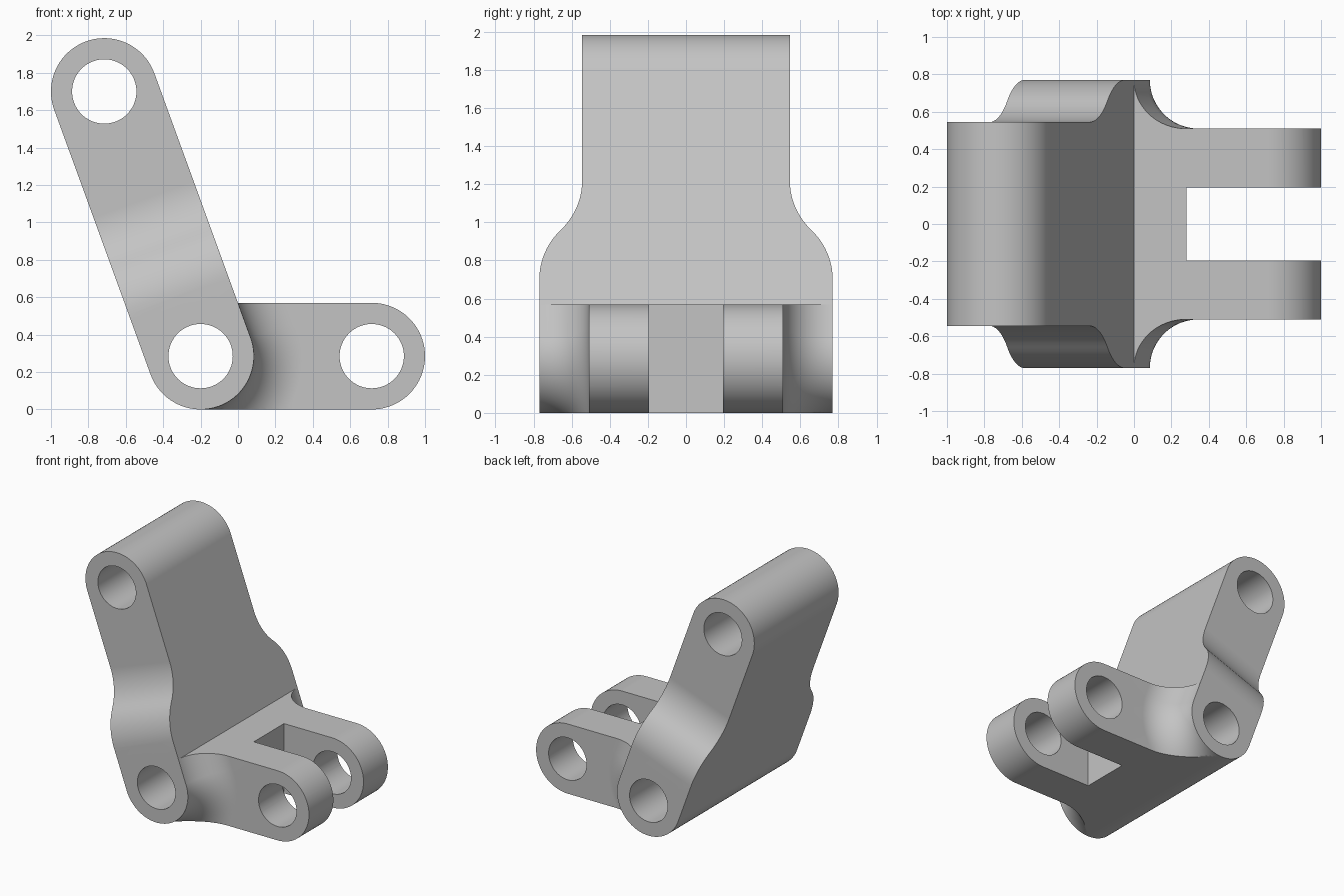
import bpy, bmesh, math
from mathutils import Vector

if "Cube" in bpy.data.objects:
    bpy.data.objects.remove(bpy.data.objects["Cube"], do_unlink=True)

# Main dimensions
PIVOT = Vector((-0.2, 0, 0.285))
TOP = Vector((-0.715, 0, 1.7))
FORK = Vector((0.715, 0, 0.285))
R, HOLE = 0.285, 0.172
HUB_W, TOP_W, ARM_W = 0.77, 0.545, 0.51
FILLET = HUB_W - ARM_W
Y = Vector((0, 1, 0))
AXIS = (TOP - PIVOT).normalized()
SIDE = Vector((AXIS.z, 0, -AXIS.x))

grey = bpy.data.materials.new("plain grey")
grey.use_nodes = True
grey.diffuse_color = (0.55, 0.55, 0.55, 1)
grey.node_tree.nodes["Principled BSDF"].inputs["Base Color"].default_value = (0.55, 0.55, 0.55, 1)


def loft(name, rings):
    """Closed solid skinned through rings of equal length."""
    bm = bmesh.new()
    loops = [[bm.verts.new(p) for p in ring] for ring in rings]
    n = len(loops[0])
    for a, b in zip(loops, loops[1:]):
        for i in range(n):
            j = (i + 1) % n
            bm.faces.new((a[i], a[j], b[j], b[i]))
    bm.faces.new(loops[0])
    bm.faces.new(loops[-1])
    bmesh.ops.recalc_face_normals(bm, faces=bm.faces)
    mesh = bpy.data.meshes.new(name)
    bm.to_mesh(mesh)
    bm.free()
    mesh.materials.append(grey)
    ob = bpy.data.objects.new(name, mesh)
    bpy.context.collection.objects.link(ob)
    return ob


def prism(name, outline, extrude):
    return loft(name, [outline, [p + extrude for p in outline]])


def arc(centre, radius, start, sweep=math.pi, steps=40):
    angles = [start + sweep * i / steps for i in range(steps + 1)]
    return [centre + radius * Vector((math.cos(a), 0, math.sin(a))) for a in angles]


def stadium(radius, y):
    """Rounded outline of the upright arm at depth y."""
    start = math.atan2(SIDE.z, SIDE.x)
    return [p + Y * y for p in arc(TOP, radius, start) + arc(PIVOT, radius, start + math.pi)]


def combine(target, tool, operation):
    mod = target.modifiers.new(operation, "BOOLEAN")
    mod.operation, mod.object, mod.solver = operation, tool, "EXACT"
    bpy.context.view_layer.objects.active = target
    bpy.ops.object.modifier_apply(modifier=mod.name)
    bpy.data.objects.remove(tool, do_unlink=True)


# Upright arm: rounded slab trimmed to a width that flares in an S towards the hub
crank = prism("bell_crank", stadium(R, -HUB_W), Y * 2 * HUB_W)
low, high = 0.34, 0.89
length, step = high - low, HUB_W - TOP_W
bend = (length ** 2 + step ** 2) / (4 * step)
turn = 2 * math.atan(step / length)
angles = [turn * i / 10 for i in range(11)]
flare = [(low + bend * math.sin(a), HUB_W - bend * (1 - math.cos(a))) for a in angles]
flare += [(high - bend * math.sin(a), TOP_W + bend * (1 - math.cos(a))) for a in angles[-2::-1]]
half = [(-0.6, HUB_W + 0.1), (low - 0.1, HUB_W + 0.1), (low - 0.1, HUB_W)] + flare + [(2.2, TOP_W)]
width = half + [(t, -y) for t, y in reversed(half)]
trim = prism("width_trim", [PIVOT + AXIS * t + Y * y - SIDE * 0.6 for t, y in width], SIDE * 1.2)
combine(crank, trim, "INTERSECT")

# Fork arm: rounded slab whose sides sweep up to the hub in a concave fillet
outline = arc(FORK, R, -math.pi / 2) + [PIVOT + Vector((0, 0, R)), PIVOT - Vector((0, 0, R))]
arm = prism("fork_arm", [p - Y * 0.8 for p in outline], Y * 1.6)
sweep = [(-0.02, HUB_W - 0.001)]
for i in range(1, 19):
    a = math.pi / 2 * (i / 18) ** 1.5
    sweep.append((FILLET * (1 - math.cos(a)), HUB_W - FILLET * math.sin(a)))
sweep.append((2.0, ARM_W))
sweep += [(d, -y) for d, y in reversed(sweep)]
combine(arm, loft("fillet_trim", [stadium(R + d, y) for d, y in sweep]), "INTERSECT")
combine(crank, arm, "UNION")

# Fork slot
slot = [Vector((x, -0.195, z)) for x, z in ((0.28, -0.2), (1.2, -0.2), (1.2, 0.8), (0.28, 0.8))]
combine(crank, prism("slot_cutter", slot, Y * 0.39), "DIFFERENCE")

# Pin holes
for centre in (PIVOT, TOP, FORK):
    ring = arc(centre - Y, HOLE, 0, 2 * math.pi, 64)[:-1]
    combine(crank, prism("hole_cutter", ring, Y * 2), "DIFFERENCE")

# Smooth rounded surfaces, crisp edges
bpy.ops.object.select_all(action="DESELECT")
crank.select_set(True)
bpy.context.view_layer.objects.active = crank
bpy.ops.object.shade_smooth_by_angle(angle=math.radians(30))
weighted = crank.modifiers.new("even_shading", "WEIGHTED_NORMAL")
weighted.keep_sharp = True
